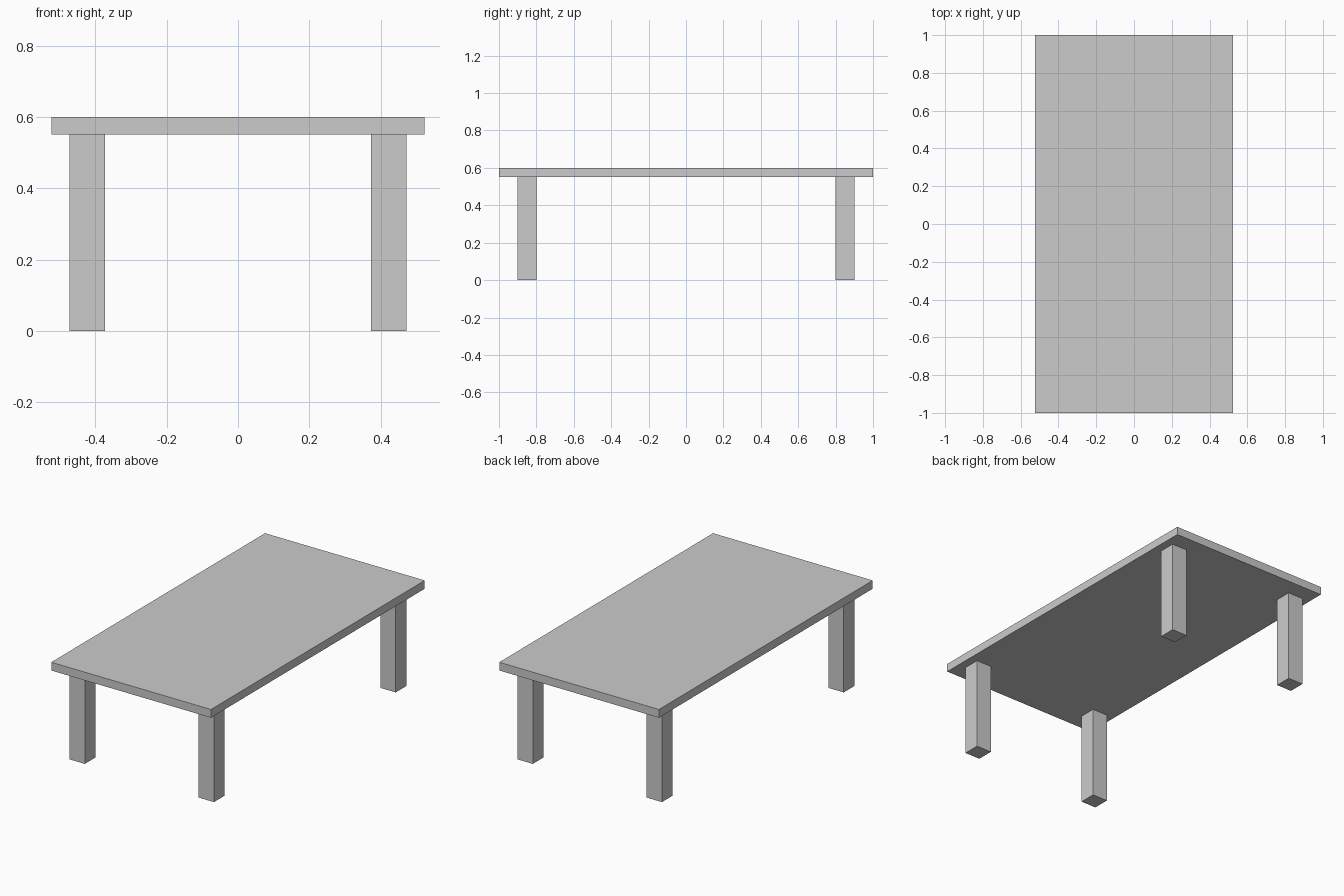
import bpy

if "Cube" in bpy.data.objects:
    bpy.data.objects.remove(bpy.data.objects["Cube"])

TOP_Z, THICK = 0.6, 0.049
LEG, LEG_X, LEG_Y = 0.1, 0.423, 0.85


def box(name, center, size):
    bpy.ops.mesh.primitive_cube_add(size=1, location=center)
    obj = bpy.context.object
    obj.name = name
    obj.scale = size
    bpy.ops.object.transform_apply(location=False, rotation=False, scale=True)
    return obj


# Table top
box("table_top", (0, 0, TOP_Z - THICK / 2), (1.046, 2.0, THICK))

# Four square legs, inset from the edges
leg_h = TOP_Z - THICK
for side, sx in (("left", -1), ("right", 1)):
    for end, sy in (("front", -1), ("back", 1)):
        box(f"{end}_{side}_leg", (sx * LEG_X, sy * LEG_Y, leg_h / 2), (LEG, LEG, leg_h))
